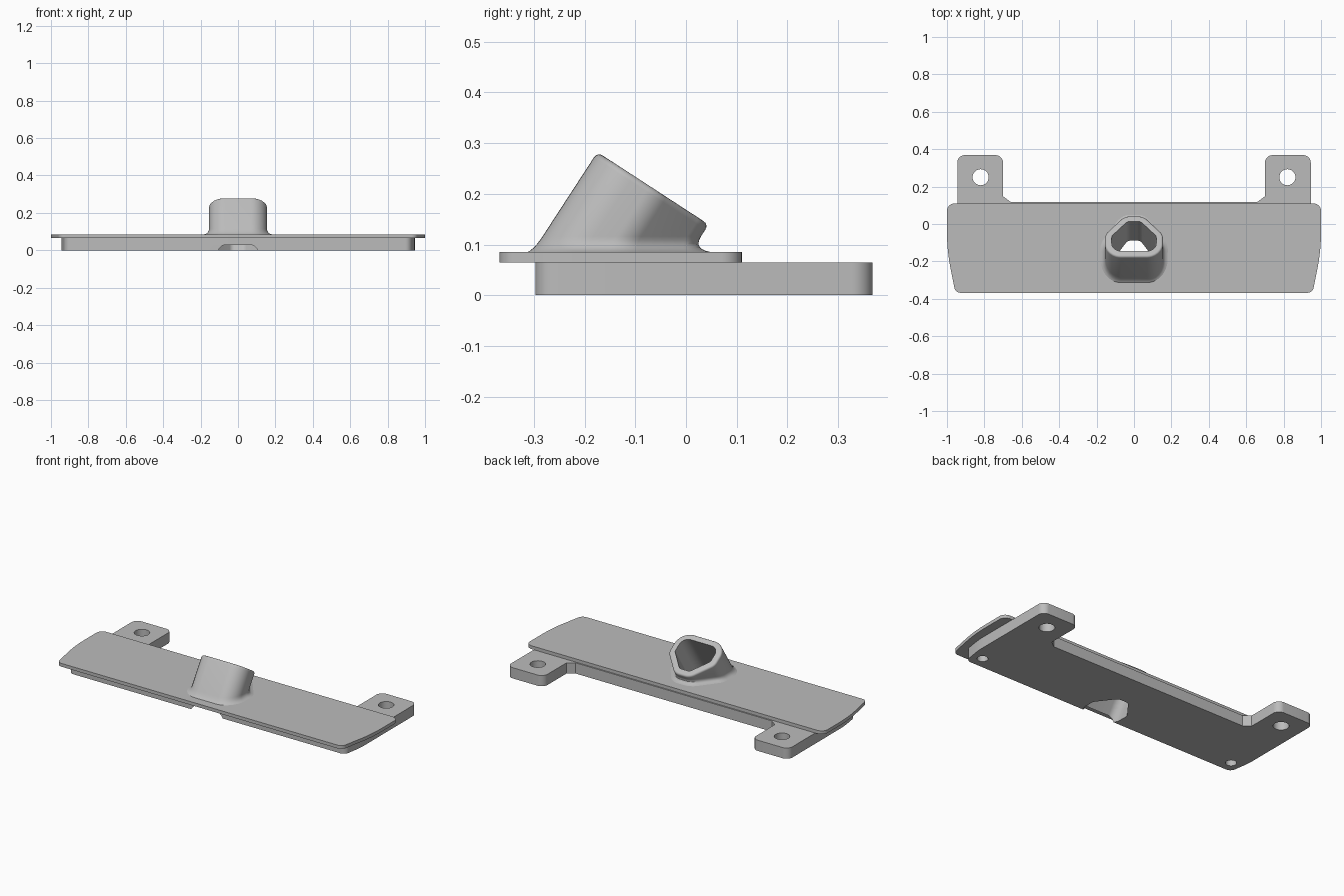
import bpy
import bmesh
import math
from mathutils import Vector

cube = bpy.data.objects.get("Cube")
if cube:
    bpy.data.objects.remove(cube, do_unlink=True)

grey = bpy.data.materials.new("matte_grey")
grey.use_nodes = True
COLOUR = (0.5, 0.5, 0.5, 1)
grey.diffuse_color = COLOUR
for node in grey.node_tree.nodes:
    if node.type == 'BSDF_PRINCIPLED':
        node.inputs["Base Color"].default_value = COLOUR


def rounded(half, steps=8):
    """Mirror a right-hand half outline (x, y, radius) and round its corners."""
    pts = half + [(-x, y, r) for x, y, r in reversed(half)]
    out = []
    for i, (x, y, r) in enumerate(pts):
        p = Vector((x, y))
        if r == 0:
            out.append(p)
            continue
        a = (Vector(pts[i - 1][:2]) - p).normalized()
        b = (Vector(pts[(i + 1) % len(pts)][:2]) - p).normalized()
        ang = a.angle(b) / 2
        centre = p + (a + b).normalized() * r / math.sin(ang)
        d = r / math.tan(ang)
        start, end = p + a * d - centre, p + b * d - centre
        for k in range(steps + 1):
            out.append(centre + start.lerp(end, k / steps).normalized() * r)
    return out


def normals(outline):
    out = []
    for i in range(len(outline)):
        t = outline[(i + 1) % len(outline)] - outline[i - 1]
        out.append(Vector((t.y, -t.x)).normalized())
    return out


def loft(name, rings):
    """Skin a closed solid through rings of equal point count."""
    bm = bmesh.new()
    rows = [[bm.verts.new(p) for p in ring] for ring in rings]
    for low, high in zip(rows, rows[1:]):
        for i in range(len(low)):
            bm.faces.new((low[i - 1], low[i], high[i], high[i - 1]))
    bm.faces.new(rows[0][::-1])
    bm.faces.new(rows[-1])
    bmesh.ops.recalc_face_normals(bm, faces=bm.faces)
    mesh = bpy.data.meshes.new(name)
    bm.to_mesh(mesh)
    bm.free()
    mesh.materials.append(grey)
    obj = bpy.data.objects.new(name, mesh)
    bpy.context.collection.objects.link(obj)
    return obj


def prism(name, outline, z0, z1):
    return loft(name, [[(p.x, p.y, z) for p in outline] for z in (z0, z1)])


def cylinder(name, x, y, r, z0, z1, n=32):
    ring = [Vector((x + r * math.cos(k * math.tau / n), y + r * math.sin(k * math.tau / n)))
            for k in range(n)]
    return prism(name, ring, z0, z1)


def activate(obj):
    bpy.ops.object.select_all(action='DESELECT')
    obj.select_set(True)
    bpy.context.view_layer.objects.active = obj


def cut(obj, cutters):
    activate(obj)
    for c in cutters:
        mod = obj.modifiers.new("hole", 'BOOLEAN')
        mod.operation = 'DIFFERENCE'
        mod.solver = 'EXACT'
        mod.object = c
        bpy.ops.object.modifier_apply(modifier=mod.name)


# Mounting base with two rear tabs
base = prism("mounting_base", rounded([
    (0.925, -0.297, 0.035), (0.945, -0.17, 0.5), (0.945, 0.368, 0.04),
    (0.70, 0.368, 0.04), (0.70, 0.148, 0), (0.66, 0.118, 0)]), 0, 0.065)

# Overhanging cover plate with bowed ends
plate = prism("cover_plate", rounded([
    (0.955, -0.368, 0.035), (1.0, -0.14, 1.0), (1.0, 0.11, 0.04)]), 0.065, 0.085)

# Slanted spout: rounded section swept along a tilted axis
CENTRE = Vector((0, -0.065, 0.211))
AXIS = Vector((0, 0.545, 0.838)).normalized()
SLOPE = Vector((0, AXIS.z, -AXIS.y))
section = rounded([(0.155, -0.131, 0.085), (0.155, 0.015, 0.06), (0.05, 0.131, 0.07)])
outward = normals(section)


def slanted(t, inset):
    ring = []
    for p, n in zip(section, outward):
        q = p - n * inset
        ring.append(CENTRE + Vector((q.x, 0, 0)) + SLOPE * q.y + AXIS * t)
    return ring


def level(z, flare):
    ring = []
    for p, n in zip(section, outward):
        foot = CENTRE + Vector((p.x, 0, 0)) + SLOPE * p.y
        foot += AXIS * ((z - foot.z) / AXIS.z)
        out = Vector((n.x, n.y * AXIS.z, 0)).normalized()
        ring.append(foot + out * flare * (0.025 + 0.015 * out.y))
    return ring


flares = [(0.075, 1), (0.085, 1), (0.088, 0.65), (0.093, 0.35), (0.1, 0.14), (0.108, 0.03), (0.116, 0)]
rims = [(-0.012, 0), (-0.007, 0.001), (-0.0035, 0.0035), (-0.001, 0.007), (0, 0.012)]
spout = loft("slanted_spout", [level(z, f) for z, f in flares] + [slanted(t, i) for t, i in rims])

# Cutters: spout channel, tab bolt holes and blind holes underneath
channel = loft("channel_cutter", [slanted(-0.45, 0.036), slanted(0.1, 0.036)])
drills = []
for side in (-1, 1):
    drills.append(cylinder("bolt_cutter", side * 0.82, 0.25, 0.043, -0.1, 0.2))
    drills.append(cylinder("blind_cutter", side * 0.87, -0.227, 0.03, -0.1, 0.055))
cut(base, [channel] + drills)
cut(plate, [channel])
cut(spout, [channel])
for c in [channel] + drills:
    bpy.data.objects.remove(c, do_unlink=True)

for obj in (base, plate, spout):
    activate(obj)
    bpy.ops.object.shade_smooth_by_angle(angle=math.radians(30))
